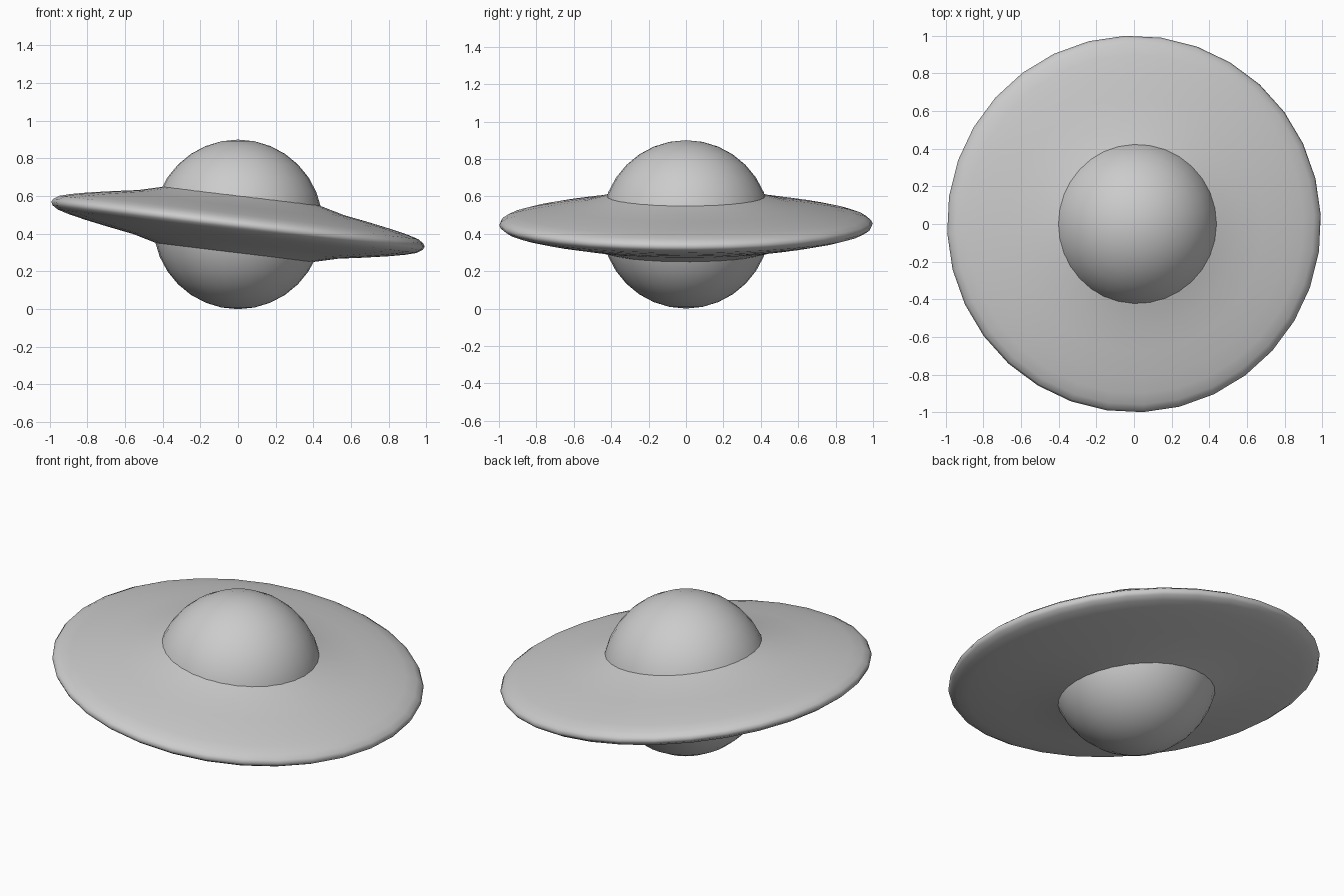
import bpy, bmesh, math
from mathutils import Matrix

if "Cube" in bpy.data.objects:
    bpy.data.objects.remove(bpy.data.objects["Cube"])

CENTRE_Z = 0.45
TILT = math.radians(6.9)
SIDES = 32


def finish(name, bm):
    bmesh.ops.recalc_face_normals(bm, faces=bm.faces)
    for f in bm.faces:
        f.smooth = True
    mesh = bpy.data.meshes.new(name)
    bm.to_mesh(mesh)
    bm.free()
    obj = bpy.data.objects.new(name, mesh)
    obj.location.z = CENTRE_Z
    bpy.context.collection.objects.link(obj)
    return obj


# Central ball
bm = bmesh.new()
bmesh.ops.create_uvsphere(bm, u_segments=SIDES, v_segments=16, radius=0.45)
finish("ball", bm)

# Tilted disc: half profile (radius, height) mirrored and revolved
upper = [(0.38, 0.162), (0.43, 0.148), (0.55, 0.117), (0.68, 0.096),
         (0.81, 0.073), (0.90, 0.054), (0.96, 0.037), (0.99, 0.018)]
profile = upper + [(1.0, 0.0)] + [(r, -h) for r, h in reversed(upper)]

bm = bmesh.new()
rings = []
for i in range(SIDES):
    a = math.radians(2.8) + i * math.tau / SIDES
    rings.append([bm.verts.new((r * math.cos(a), r * math.sin(a), h))
                  for r, h in profile])
for i in range(SIDES):
    a, b = rings[i], rings[(i + 1) % SIDES]
    n = len(profile)
    for j in range(n):
        k = (j + 1) % n
        bm.faces.new((a[j], b[j], b[k], a[k]))
bm.transform(Matrix.Rotation(TILT, 4, 'Y'))
finish("tilted_disc", bm)
